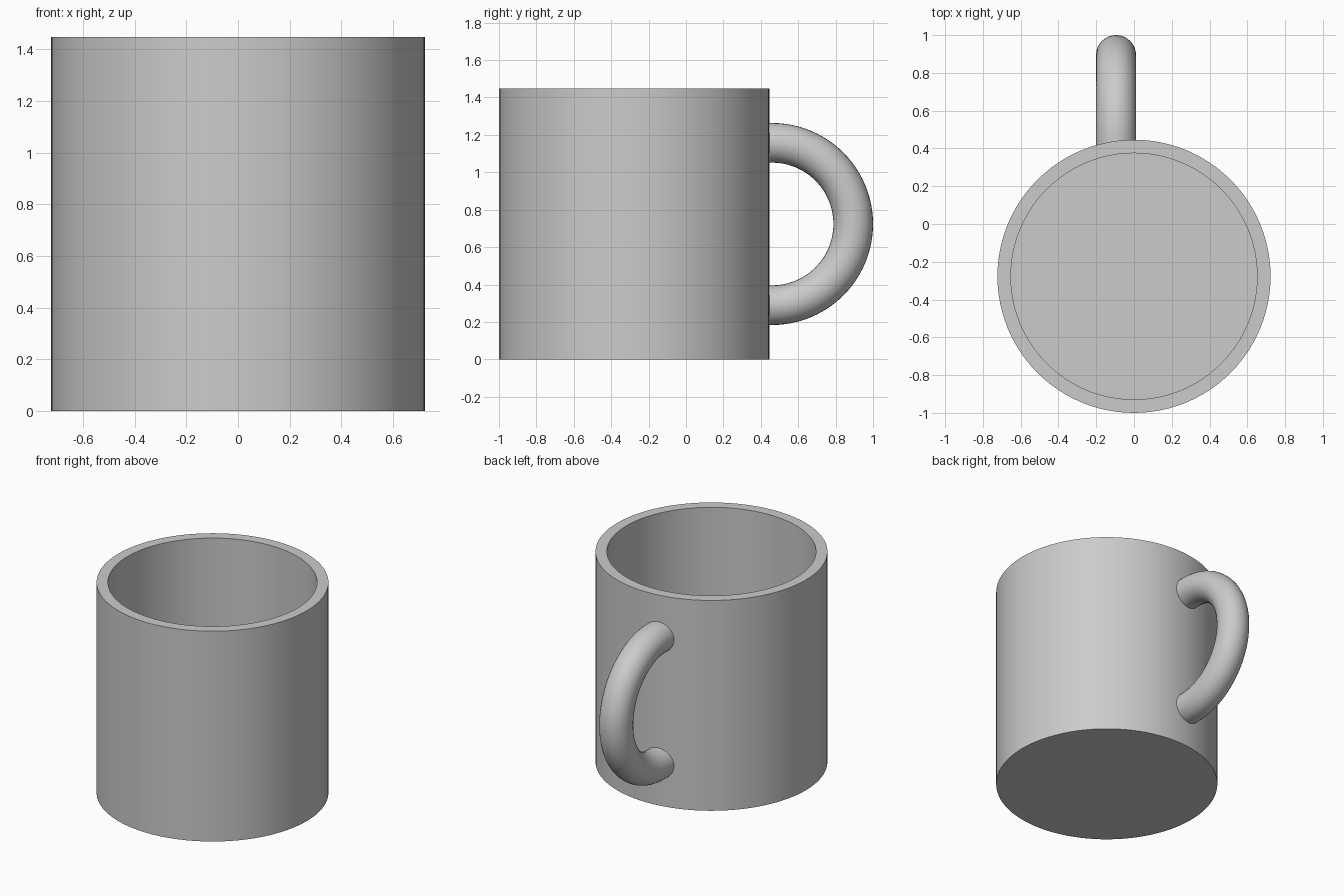
import bpy, bmesh, math
from mathutils import Matrix, Vector

cube = bpy.data.objects.get("Cube")
if cube:
    bpy.data.objects.remove(cube, do_unlink=True)

RADIUS, INNER, HEIGHT, FLOOR = 0.723, 0.652, 1.447, 0.072
CENTRE_Y = -0.277
SEGMENTS = 96

grey = bpy.data.materials.new("plain grey")
grey.use_nodes = True
colour = (0.6, 0.6, 0.6, 1)
grey.diffuse_color = colour
grey.node_tree.nodes["Principled BSDF"].inputs["Base Color"].default_value = colour


def finish(name, bm):
    bmesh.ops.recalc_face_normals(bm, faces=bm.faces)
    mesh = bpy.data.meshes.new(name)
    bm.to_mesh(mesh)
    bm.free()
    mesh.materials.append(grey)
    obj = bpy.data.objects.new(name, mesh)
    bpy.context.collection.objects.link(obj)
    bpy.ops.object.select_all(action="DESELECT")
    obj.select_set(True)
    bpy.context.view_layer.objects.active = obj
    bpy.ops.object.shade_smooth_by_angle(angle=math.radians(35))
    return obj


# Hollow cup: wall profile turned around the vertical axis
bm = bmesh.new()
profile = [(0, 0), (RADIUS, 0), (RADIUS, HEIGHT), (INNER, HEIGHT), (INNER, FLOOR), (0, FLOOR)]
verts = [bm.verts.new((r, 0, z)) for r, z in profile]
edges = [bm.edges.new(pair) for pair in zip(verts, verts[1:])]
bmesh.ops.spin(bm, geom=verts + edges, cent=(0, 0, 0), axis=(0, 0, 1),
               angle=math.tau, steps=SEGMENTS)
bmesh.ops.remove_doubles(bm, verts=bm.verts, dist=0.0001)
cup = finish("cup_body", bm)
cup.location.y = CENTRE_Y

# Handle: half ring with short straight ends buried in the wall
BEND, TUBE, SIDES, STEPS = 0.434, 0.106, 32, 48
handle_centre = Vector((-0.095, 0.46, HEIGHT / 2))
bm = bmesh.new()
stations = [(math.pi / 2, -0.065)]
stations += [(math.pi / 2 - math.pi * i / STEPS, 0) for i in range(STEPS + 1)]
stations += [(-math.pi / 2, -0.065)]
rings = []
for angle, shift in stations:
    out = Vector((0, math.cos(angle), math.sin(angle)))
    middle = handle_centre + out * BEND + Vector((0, shift, 0))
    rings.append([bm.verts.new(middle + out * TUBE * math.cos(t) + Vector((TUBE * math.sin(t), 0, 0)))
                  for t in (math.tau * k / SIDES for k in range(SIDES))])
for a, b in zip(rings, rings[1:]):
    for k in range(SIDES):
        n = (k + 1) % SIDES
        bm.faces.new((a[k], a[n], b[n], b[k]))
for ring in (rings[0], rings[-1]):
    bm.faces.new(ring)
finish("handle", bm)
